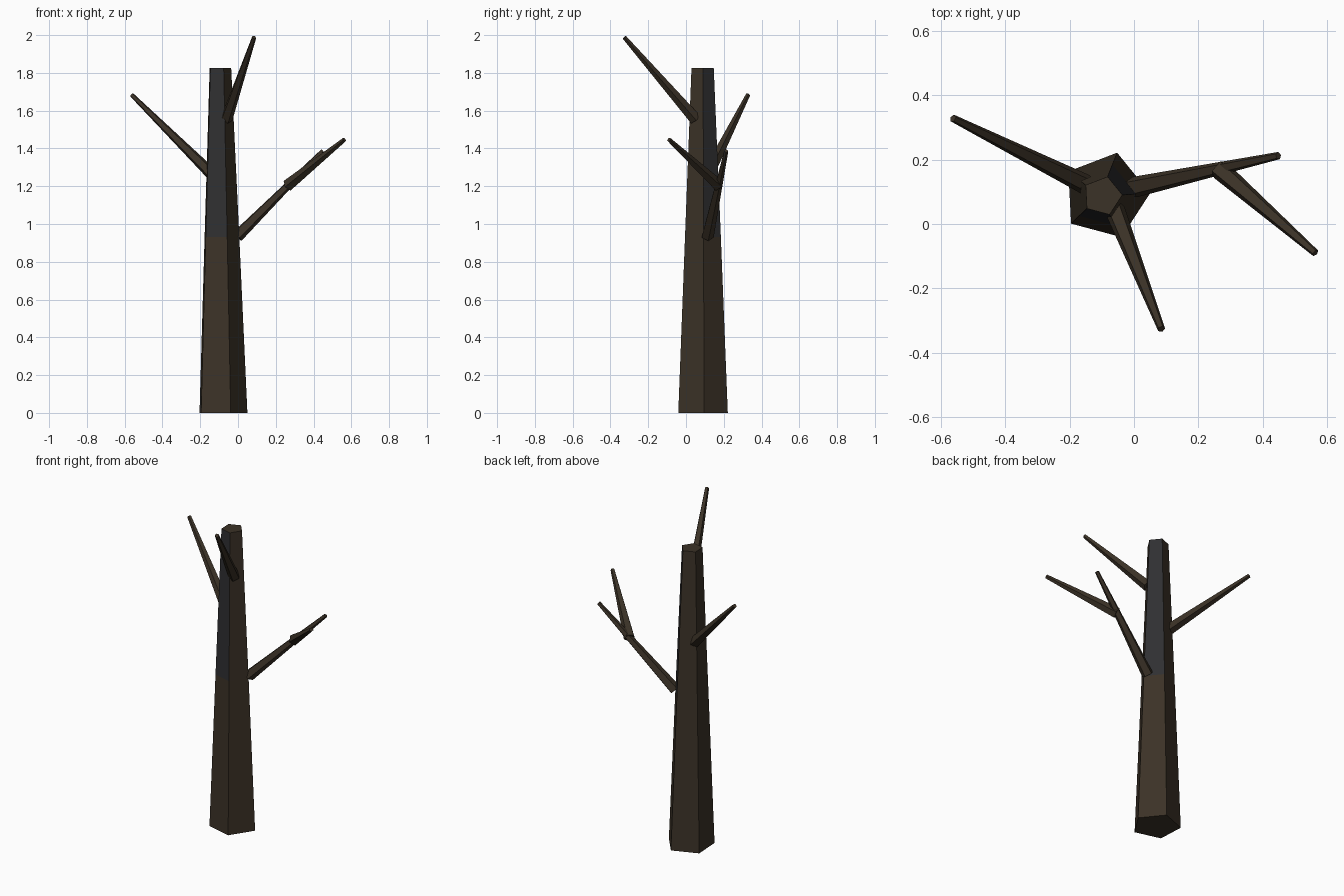
import bpy, bmesh, math
from mathutils import Vector

if "Cube" in bpy.data.objects:
    bpy.data.objects.remove(bpy.data.objects["Cube"])


def material(name, rgb):
    m = bpy.data.materials.new(name)
    m.diffuse_color = (*rgb, 1)
    m.use_nodes = True
    m.node_tree.nodes["Principled BSDF"].inputs["Base Color"].default_value = m.diffuse_color
    return m


bark = material("dark brown bark", (0.044, 0.032, 0.020))
bare = material("charcoal grey bark", (0.029, 0.029, 0.031))


def tube(name, rings, sides, turn, upright=False):
    """Low-poly limb through (centre, radius) rings, capped at both ends."""
    bm = bmesh.new()
    axis = Vector(rings[-1][0]) - Vector(rings[0][0])
    if upright:
        u, v = Vector((1, 0, 0)), Vector((0, 1, 0))
    else:
        u = axis.cross(Vector((0, 0, 1))).normalized()
        v = axis.normalized().cross(u)
    loops = []
    for centre, r in rings:
        angles = [turn + math.tau * i / sides for i in range(sides)]
        loops.append([bm.verts.new(Vector(centre) + r * (u * math.cos(a) + v * math.sin(a)))
                      for a in angles])
    for low, high in zip(loops, loops[1:]):
        for i in range(sides):
            j = (i + 1) % sides
            bm.faces.new((low[i], low[j], high[j], high[i]))
    bm.faces.new(loops[0][::-1])
    bm.faces.new(loops[-1])
    bmesh.ops.recalc_face_normals(bm, faces=bm.faces)
    mesh = bpy.data.meshes.new(name)
    bm.to_mesh(mesh)
    bm.free()
    mesh.materials.append(bark)
    ob = bpy.data.objects.new(name, mesh)
    bpy.context.collection.objects.link(ob)
    return ob


# Trunk: tapered pentagon, with a ring where the bark changes colour
trunk = tube("trunk", [((-0.088, 0.088, 0), 0.138),
                       ((-0.093, 0.088, 0.93), 0.100),
                       ((-0.098, 0.087, 1.825), 0.062)], 5, math.radians(3), True)
trunk.data.materials.append(bare)

# Grey bark on the upper front and upper back-right faces
for p in trunk.data.polygons:
    if p.center.z > 0.93 and abs(p.normal.z) < 0.5:
        heading = math.degrees(math.atan2(p.normal.y, p.normal.x)) % 360
        if min(abs(heading - 255), abs(heading - 39)) < 15:
            p.material_index = 1

# Branches: name, base, tip, base radius, tip radius
for name, base, tip, r0, r1 in (
        ("left_branch", (-0.145, 0.120, 1.27), (-0.562, 0.328, 1.683), 0.033, 0.012),
        ("front_branch", (-0.062, 0.050, 1.555), (0.085, -0.326, 1.988), 0.033, 0.012),
        ("right_branch", (-0.005, 0.113, 0.935), (0.448, 0.212, 1.387), 0.034, 0.012),
        ("right_twig", (0.265, 0.170, 1.205), (0.563, -0.090, 1.446), 0.033, 0.012)):
    tube(name, [(base, r0), (tip, r1)], 5, math.pi / 2)
